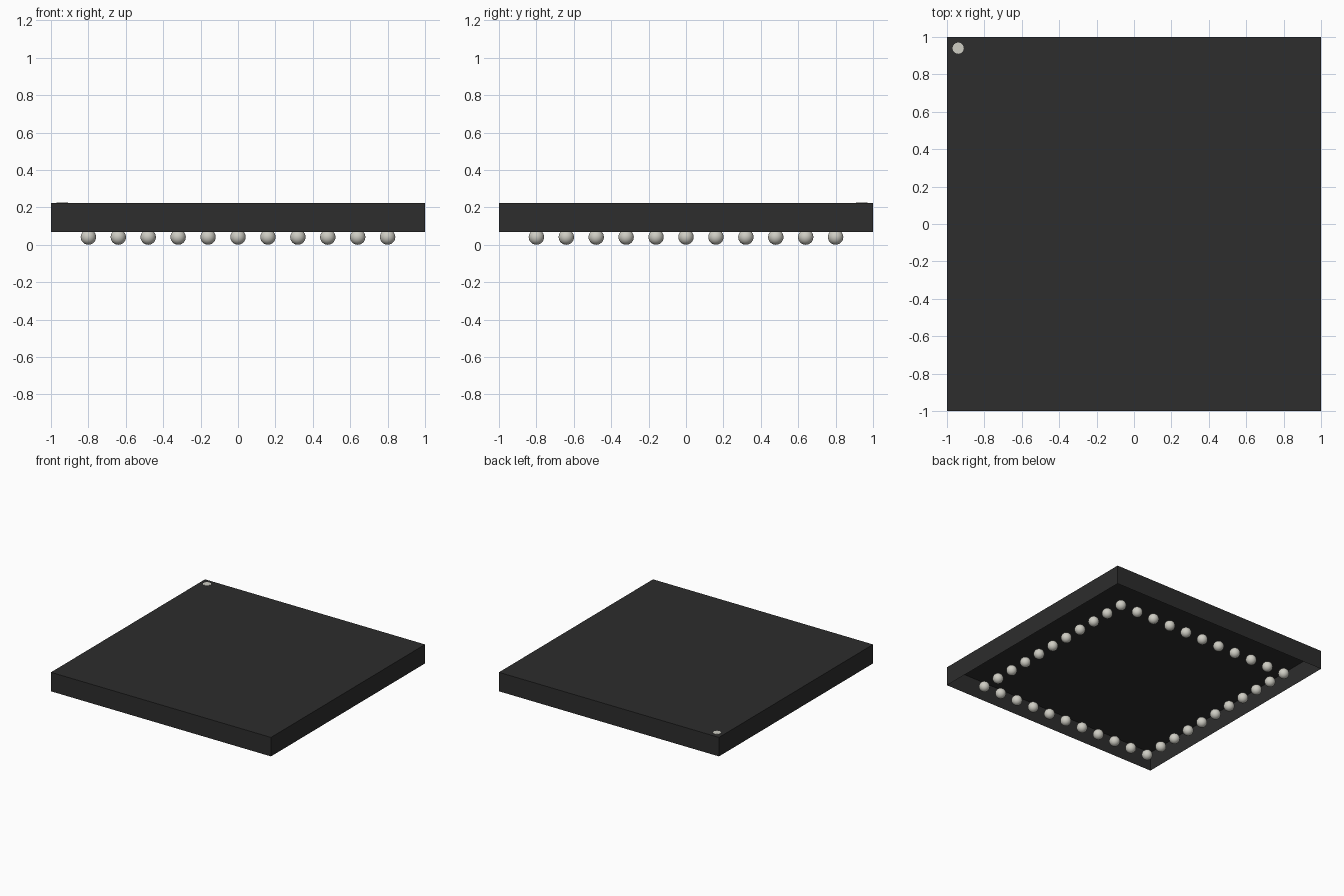
import bpy
import bmesh
from mathutils import Matrix

cube = bpy.data.objects.get("Cube")
if cube:
    bpy.data.objects.remove(cube, do_unlink=True)

BOTTOM, TOP = 0.067, 0.223
BALL_R, PITCH, HALF = 0.041, 0.16, 5


def material(name, color):
    mat = bpy.data.materials.new(name)
    mat.use_nodes = True
    mat.diffuse_color = (*color, 1)
    mat.node_tree.nodes["Principled BSDF"].inputs["Base Color"].default_value = (*color, 1)
    return mat


def add_object(name, bm, mat, smooth=False):
    mesh = bpy.data.meshes.new(name)
    for face in bm.faces:
        face.smooth = smooth
    bm.to_mesh(mesh)
    bm.free()
    mesh.materials.append(mat)
    obj = bpy.data.objects.new(name, mesh)
    bpy.context.collection.objects.link(obj)
    return obj


black = material("black plastic", (0.026, 0.026, 0.026))
metal = material("pale metal", (0.62, 0.61, 0.55))

# Package body: a thin shell, open underneath
bm = bmesh.new()
bmesh.ops.create_cube(bm, size=1, matrix=Matrix.Translation((0, 0, (TOP + BOTTOM) / 2))
                      @ Matrix.Diagonal((2, 2, TOP - BOTTOM, 1)))
bm.normal_update()
underside = [f for f in bm.faces if f.normal.z < -0.5]
bmesh.ops.delete(bm, geom=underside, context="FACES")
add_object("package_body", bm, black)

# Corner marker: a thin disc on the top
bm = bmesh.new()
bmesh.ops.create_cone(bm, cap_ends=True, segments=24, radius1=0.03, radius2=0.03,
                      depth=0.004, matrix=Matrix.Translation((-0.94, 0.94, TOP)))
add_object("corner_marker", bm, metal)

# Solder balls: one square ring around the underside
bm = bmesh.new()
for i in range(-HALF, HALF + 1):
    for j in range(-HALF, HALF + 1):
        if max(abs(i), abs(j)) == HALF:
            bmesh.ops.create_uvsphere(bm, u_segments=24, v_segments=14, radius=BALL_R,
                                      matrix=Matrix.Translation((i * PITCH, j * PITCH, BALL_R)))
add_object("solder_balls", bm, metal, smooth=True)
